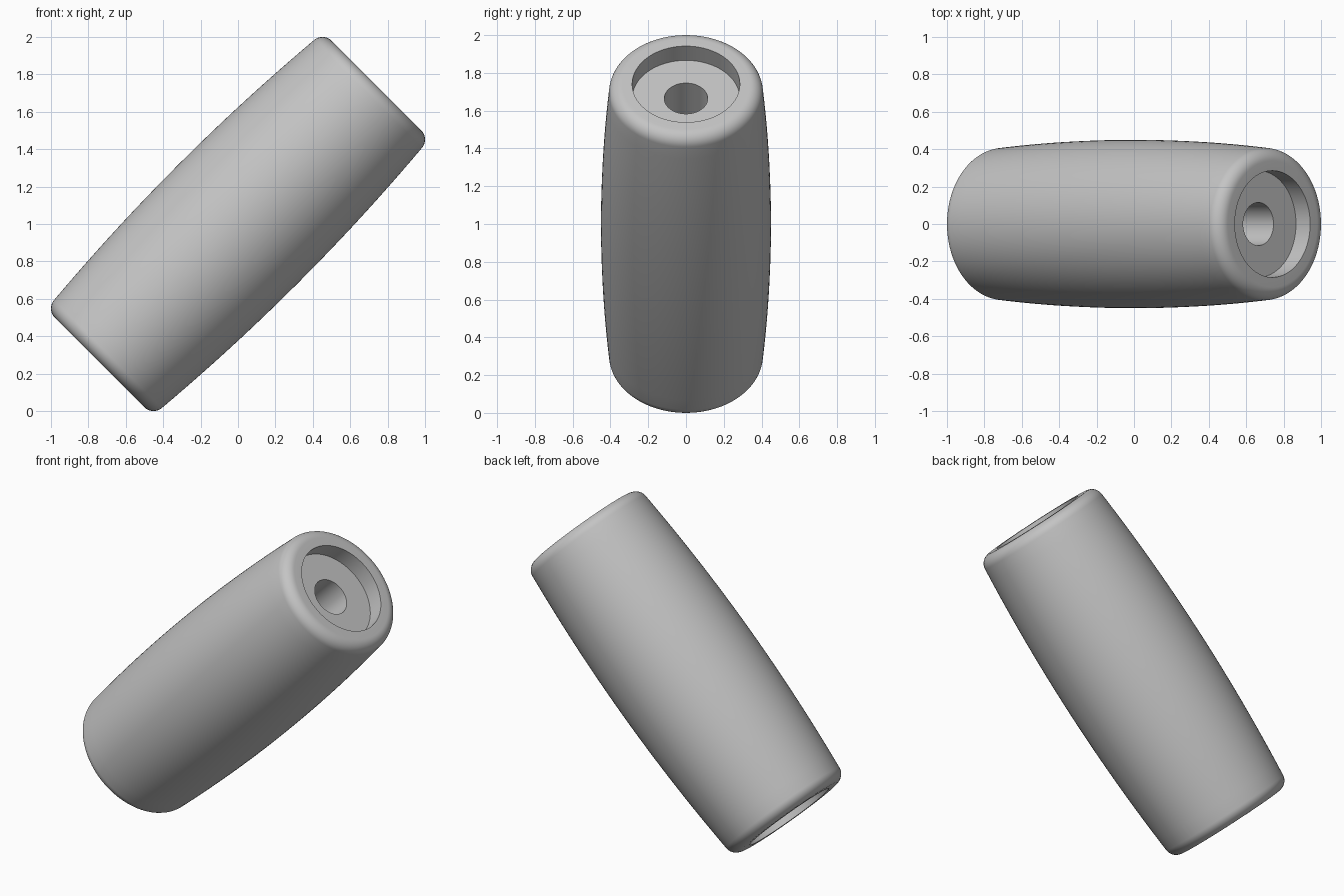
import bpy, bmesh, math
from mathutils import Matrix, Vector

cube = bpy.data.objects.get("Cube")
if cube:
    bpy.data.objects.remove(cube, do_unlink=True)

# Dimensions along and around the barrel axis
HALF_LENGTH = 1.047
BELLY = 0.45
FILLET = 0.07
FILLET_RADIUS_CENTRE = 0.338
RECESS_RADIUS = 0.285
RECESS_FLOOR = HALF_LENGTH - 0.107
BORE = 0.115
TILT = math.radians(45)

grey = bpy.data.materials.new("plain grey")
grey.use_nodes = True
colour = (0.55, 0.55, 0.55, 1)
grey.diffuse_color = colour
grey.node_tree.nodes["Principled BSDF"].inputs["Base Color"].default_value = colour


def half_profile():
    """Radius and height pairs from the bore, over the rim, to the belly."""
    points = [(BORE, RECESS_FLOOR), (RECESS_RADIUS, RECESS_FLOOR),
              (RECESS_RADIUS, HALF_LENGTH)]
    # Rounded rim
    start, steps = 0.086, 10
    for i in range(steps + 1):
        a = math.pi / 2 + (start - math.pi / 2) * i / steps
        points.append((FILLET_RADIUS_CENTRE + FILLET * math.cos(a),
                       HALF_LENGTH - FILLET + FILLET * math.sin(a)))
    # Bulging side
    end_r, end_z = points[-1]
    for i in range(1, 12):
        t = 1 - i / 12
        points.append((BELLY - (BELLY - end_r) * t * t, end_z * t))
    return points


# Revolve the closed, mirrored profile around the axis
upper = half_profile()
profile = upper + [(BELLY, 0)] + [(r, -z) for r, z in reversed(upper)]
bm = bmesh.new()
verts = [bm.verts.new((r, 0, z)) for r, z in profile]
edges = [bm.edges.new((v, verts[(i + 1) % len(verts)])) for i, v in enumerate(verts)]
bmesh.ops.spin(bm, geom=verts + edges, cent=(0, 0, 0), axis=(0, 0, 1),
               angle=math.tau, steps=96, use_merge=False)
bmesh.ops.remove_doubles(bm, verts=bm.verts, dist=0.0005)
bmesh.ops.recalc_face_normals(bm, faces=bm.faces)

# Lean the axis and lift the barrel onto the ground
bm.transform(Matrix.Translation(Vector((0, 0, 1))) @ Matrix.Rotation(TILT, 4, "Y"))

mesh = bpy.data.meshes.new("barrel_roller")
bm.to_mesh(mesh)
bm.free()
mesh.materials.append(grey)
barrel = bpy.data.objects.new("barrel_roller", mesh)
bpy.context.collection.objects.link(barrel)

bpy.ops.object.select_all(action="DESELECT")
barrel.select_set(True)
bpy.context.view_layer.objects.active = barrel
bpy.ops.object.shade_smooth_by_angle(angle=math.radians(35))
